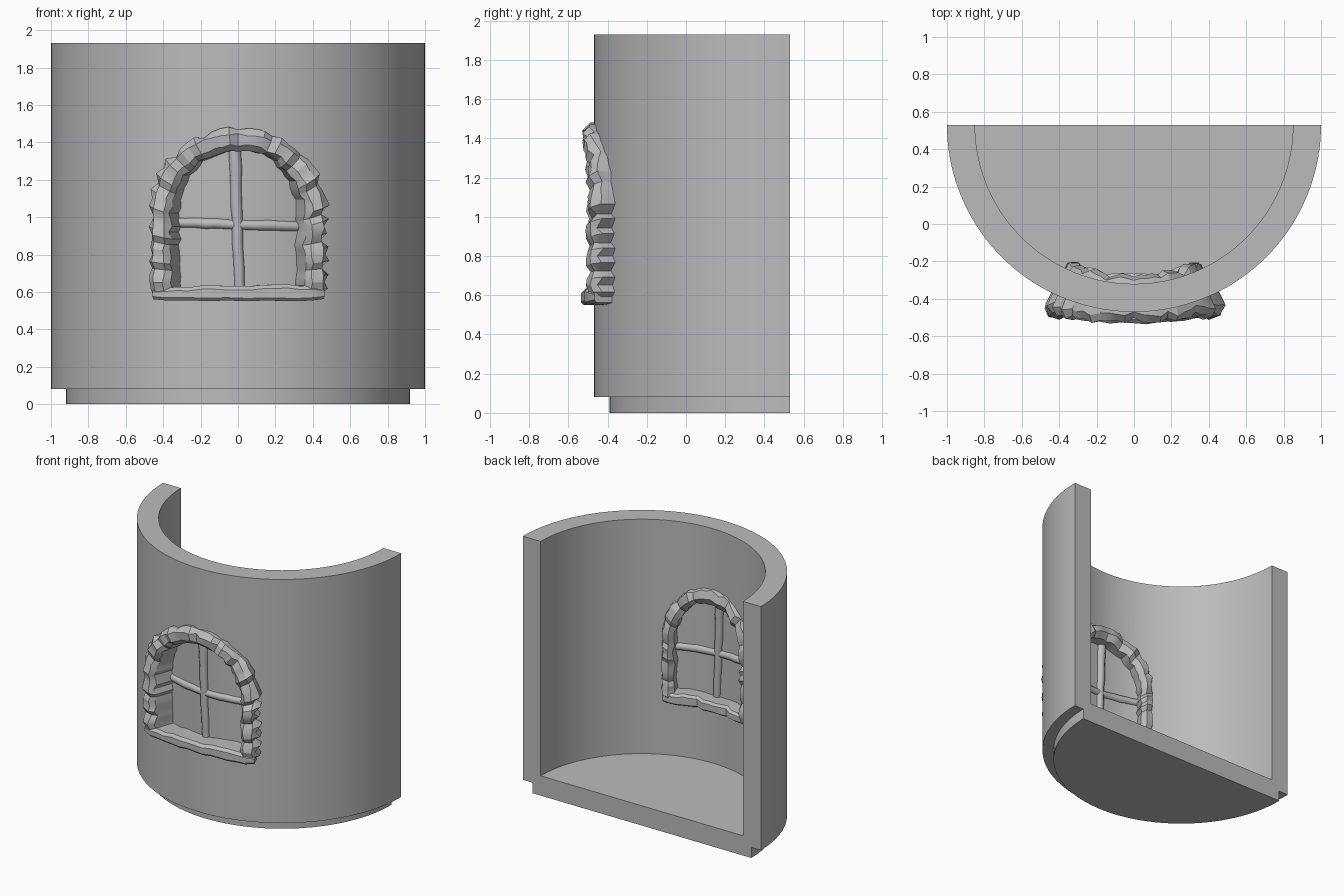
import bpy, bmesh, math, random
from mathutils import Vector

random.seed(7)
CY = 0.53            # axis of the round wall lies on the open back plane
HALF_IN, HALF_OUT = 0.343, 0.452   # window half widths, as angles

old = bpy.data.objects.get("Cube")
if old:
    bpy.data.objects.remove(old)

stone = bpy.data.materials.new("grey stone")
stone.use_nodes = True
grey = (0.5, 0.5, 0.5, 1)
stone.diffuse_color = grey
stone.node_tree.nodes["Principled BSDF"].inputs["Base Color"].default_value = grey


def bend(u, r, z):
    """Angle from the front, radius and height to a point."""
    return Vector((r * math.sin(u), CY - r * math.cos(u), z))


def finish(name, bm, angle=30):
    bmesh.ops.recalc_face_normals(bm, faces=bm.faces)
    mesh = bpy.data.meshes.new(name)
    bm.to_mesh(mesh)
    bm.free()
    mesh.materials.append(stone)
    obj = bpy.data.objects.new(name, mesh)
    bpy.context.collection.objects.link(obj)
    smooth(obj, angle)
    return obj


def smooth(obj, angle):
    bpy.ops.object.select_all(action='DESELECT')
    obj.select_set(True)
    bpy.context.view_layer.objects.active = obj
    bpy.ops.object.shade_smooth_by_angle(angle=math.radians(angle))


def loft(name, rings, angle=30):
    """Skin a row of closed rings and cap both ends."""
    bm = bmesh.new()
    rows = [[bm.verts.new(p) for p in ring] for ring in rings]
    n = len(rows[0])
    for a, b in zip(rows, rows[1:]):
        for i in range(n):
            j = (i + 1) % n
            bm.faces.new((a[i], a[j], b[j], b[i]))
    bm.faces.new(rows[0])
    bm.faces.new(rows[-1])
    return finish(name, bm, angle)


def rough(amount):
    return random.uniform(-amount, amount)


def front_radius(u):
    return 1.055 + 0.28 * u * u


def arch_z(u, half, spring, rise):
    return spring + rise * math.sqrt(max(0, 1 - (u / half) ** 2))


# Round wall with floor and stepped foot, revolved through half a turn
profile = [(0, 0), (0.92, 0), (0.92, 0.08), (1, 0.08), (1, 1.93),
           (0.85, 1.93), (0.85, 0.15), (0, 0.15)]
bm = bmesh.new()
start = [bm.verts.new((r, CY, z)) for r, z in profile]
edges = [bm.edges.new(pair) for pair in zip(start, start[1:])]
spun = bmesh.ops.spin(bm, geom=start + edges, cent=(0, CY, 0), axis=(0, 0, 1),
                      angle=-math.pi, steps=72, use_duplicate=False)
bmesh.ops.remove_doubles(bm, verts=bm.verts, dist=0.0001)
bm.verts.ensure_lookup_table()


def find(x, z):
    target = Vector((x, CY, z))
    return min(bm.verts, key=lambda v: (v.co - target).length)


for side in (1, -1):
    bm.faces.new([find(side * r, z) for r, z in profile])
wall = finish("round_wall", bm)

# Window opening, cut radially through the wall
outline = [(-0.39, 0.59), (0.39, 0.59)]
for i in range(25):
    a = math.pi * i / 24
    outline.append((0.39 * math.cos(a), 1.02 + 0.39 * math.sin(a)))
cutter = loft("window_cutter", [[bend(u, r, z) for u, z in outline]
                                for r in (0.7, 1.2)])
cutter.hide_render = True
cut = wall.modifiers.new("window opening", 'BOOLEAN')
cut.operation = 'DIFFERENCE'
cut.solver = 'EXACT'
cut.object = cutter
bpy.context.view_layer.update()
cut_mesh = bpy.data.meshes.new_from_object(
    wall.evaluated_get(bpy.context.evaluated_depsgraph_get()))
wall.modifiers.clear()
wall.data = cut_mesh
bpy.data.objects.remove(cutter)
smooth(wall, 30)

# Path of the stone surround: up one jamb, over the arch, down the other
JAMB, ARCH = 13, 30
path = []
for i in range(JAMB):
    t = i / JAMB
    path.append((-HALF_IN, 0.58 + 0.44 * t, -HALF_OUT, 0.58 + 0.48 * t))
for i in range(ARCH + 1):
    a = math.pi * (1 - i / ARCH)
    c, s = math.cos(a), math.sin(a)
    path.append((HALF_IN * c, 1.02 + 0.34 * s, HALF_OUT * c, 1.06 + 0.415 * s))
for ui, zi, uo, zo in reversed(path[:JAMB]):
    path.append((-ui, zi, -uo, zo))

# Rough stone surround, with joints between blocks and a ragged right side
rings = []
last = len(path) - 1
for k, (ui, zi, uo, zo) in enumerate(path):
    joint = 0.018 if k % 4 == 0 else 0
    ragged = 0.1 * (1 if k % 2 else -1.6) if k > last - JAMB - 1 else 0
    grow = 1 + rough(0.1) + ragged - joint * 4
    inner = rough(0.09)
    front = rough(0.010) - joint
    back = rough(0.010) + joint

    def at(s, r):
        return bend(ui + (uo - ui) * s, r, zi + (zo - zi) * s)

    top = front_radius(uo) + front
    rings.append([at(inner, 0.83 + back), at(inner, top - 0.04),
                  at(0.22 + rough(0.06), top - 0.005),
                  at(0.72 + rough(0.06), top + rough(0.008)),
                  at(grow, top - 0.035 + rough(0.01)), at(grow, 0.98),
                  at(0.97, 0.87), at(0.9 + rough(0.1), 0.82 + back),
                  at(0.4, 0.80 + back)])
loft("window_surround", rings, 28)

# Rough sill under the opening
rings = []
SILL = 14
for k in range(SILL + 1):
    u = -0.43 + 0.865 * k / SILL
    end = 0.012 if k in (0, SILL) else 0
    low = 0.552 + end + rough(0.004)
    high = 0.632 - end + 0.012 * u + rough(0.006)
    front = front_radius(u) + 0.008 - end + rough(0.006)
    back = 0.805 + end + rough(0.012)
    rings.append([bend(u, r, z) for r, z in (
        (back, low + 0.015), (back + 0.02, low), (front - 0.015, low),
        (front, low + 0.015), (front, high - 0.02), (front - 0.02, high),
        (back + 0.02, high), (back, high - 0.015))])
loft("window_sill", rings, 35)

# Thin pane following the curve of the wall
rings = []
for k in range(33):
    u = 0.385 * (k / 16 - 1)
    top = arch_z(u, 0.39, 1.02, 0.37)
    rings.append([bend(u, 0.915, 0.6), bend(u, 0.925, 0.6),
                  bend(u, 0.925, top), bend(u, 0.915, top)])
loft("window_pane", rings)


# Rounded, slightly crooked glazing bars
def bar(name, spots, upright):
    rings = []
    for u, z, size in spots:
        ring = []
        for i in range(10):
            a = math.tau * i / 10
            across, depth = size * math.cos(a), 0.92 + size * math.sin(a)
            ring.append(bend(u + across, depth, z) if upright
                        else bend(u, depth, z + across))
        rings.append(ring)
    loft(name, rings, 50)


steps = [k / 12 for k in range(13)]
bar("upright_bar", [(-0.018 + 0.026 * (1 - t) + rough(0.003), 0.6 + 0.79 * t,
                     0.029 + 0.008 * t + rough(0.002)) for t in steps], True)
bar("cross_bar", [(-0.37 + 0.74 * t, 0.972 - 0.022 * t + rough(0.002),
                   0.028 + rough(0.002)) for t in steps], False)
